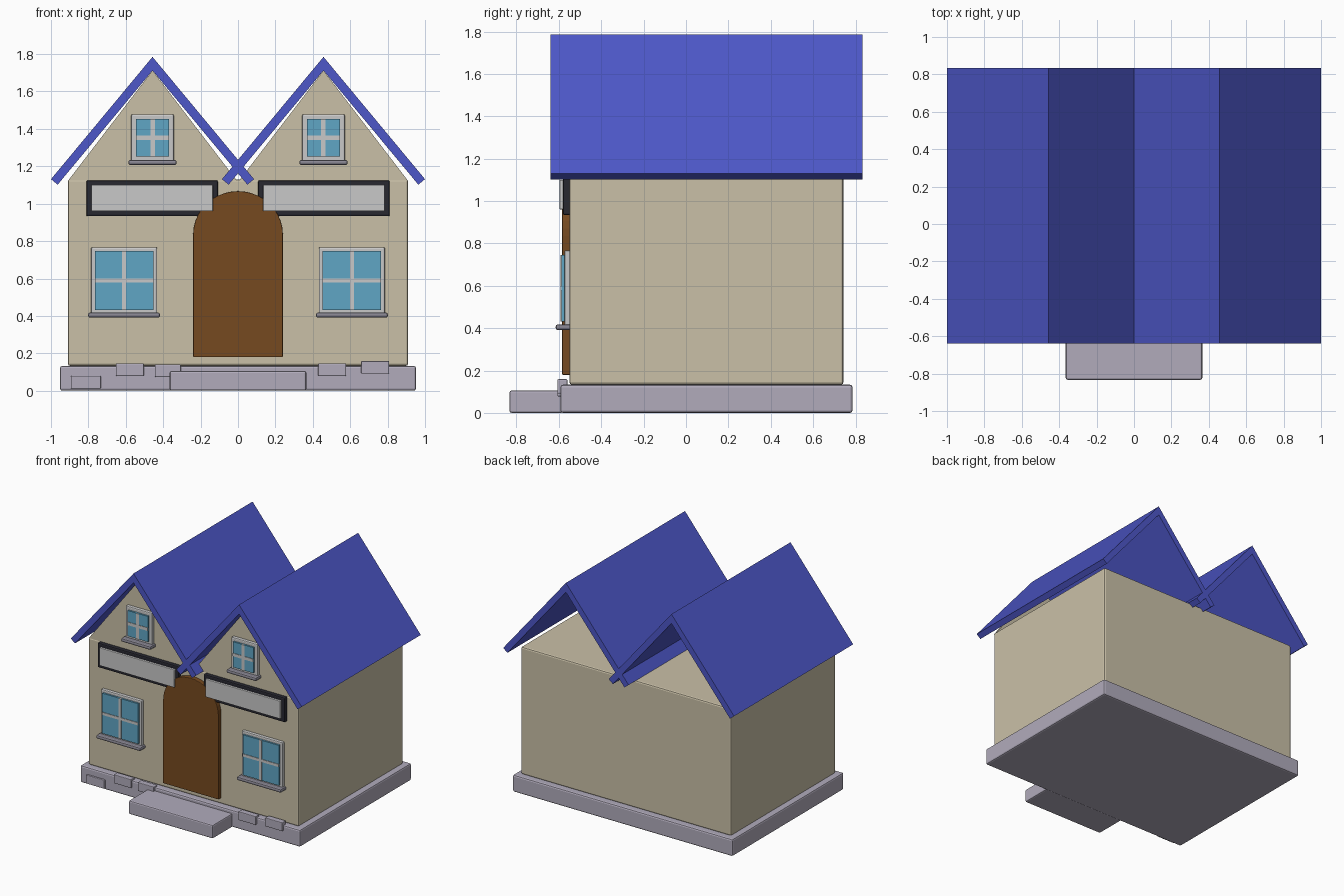
import bpy, bmesh, math

if "Cube" in bpy.data.objects:
    bpy.data.objects.remove(bpy.data.objects["Cube"])


def mat(name, rgb):
    m = bpy.data.materials.new(name)
    m.diffuse_color = (*rgb, 1)
    m.use_nodes = True
    m.node_tree.nodes["Principled BSDF"].inputs["Base Color"].default_value = m.diffuse_color
    return m


WALL = mat("cream wall", (0.59, 0.53, 0.39))
ROOF = mat("blue roof", (0.075, 0.095, 0.58))
STONE = mat("lilac stone", (0.44, 0.41, 0.50))
WOOD = mat("brown wood", (0.18, 0.067, 0.014))
GLASS = mat("blue glass", (0.115, 0.38, 0.56))
TRIM = mat("pale trim", (0.58, 0.58, 0.58))
DARK = mat("dark frame", (0.021, 0.021, 0.03))
SILL = mat("grey sill", (0.25, 0.24, 0.29))


def finish(bm, name, material, bevel=0.0):
    bmesh.ops.recalc_face_normals(bm, faces=bm.faces[:])
    me = bpy.data.meshes.new(name)
    bm.to_mesh(me)
    bm.free()
    me.materials.append(material)
    ob = bpy.data.objects.new(name, me)
    bpy.context.collection.objects.link(ob)
    if bevel:
        b = ob.modifiers.new("soft edges", 'BEVEL')
        b.width, b.segments = bevel, 2
        b.limit_method = 'ANGLE'
        b.angle_limit = math.radians(40)
    return ob


def prism(name, pts, y0, y1, material, bevel=0.0):
    """Extrude an x-z outline from y0 to y1."""
    bm = bmesh.new()
    f = bm.faces.new([bm.verts.new((x, y0, z)) for x, z in pts])
    r = bmesh.ops.extrude_face_region(bm, geom=[f])
    for v in r["geom"]:
        if isinstance(v, bmesh.types.BMVert):
            v.co.y = y1
    return finish(bm, name, material, bevel)


def box(name, x0, x1, y0, y1, z0, z1, material, bevel=0.0):
    return prism(name, [(x0, z0), (x1, z0), (x1, z1), (x0, z1)], y0, y1, material, bevel)


FRONT = -0.55

# stone base, doorstep and loose bricks
box("base", -0.952, 0.952, -0.593, 0.786, 0, 0.133, STONE, 0.012)
box("doorstep", -0.365, 0.365, -0.833, -0.58, 0, 0.106, STONE, 0.01)
for i, (x, z, w) in enumerate([(-0.813, 0.045, 0.16), (-0.578, 0.112, 0.15), (-0.375, 0.107, 0.14),
                               (0.503, 0.112, 0.15), (0.733, 0.125, 0.15)]):
    box(f"brick_{i + 1}", x - w / 2, x + w / 2, -0.607, -0.56, z - 0.034, z + 0.034, STONE, 0.005)

# main walls
box("walls", -0.91, 0.91, FRONT, 0.743, 0.133, 1.13, WALL, 0.012)

# arched door
arch = [(0.24 * math.cos(math.pi * i / 20), 0.835 + 0.232 * math.sin(math.pi * i / 20)) for i in range(21)]
prism("door", arch + [(-0.24, 0.18), (0.24, 0.18)], -0.585, -0.54, WOOD, 0.004)


def window(name, cx, x_half, z0, z1, border, bar):
    """Frame, pane, cross bars and sill."""
    cz = (z0 + z1) / 2
    box(name + "_frame", cx - x_half, cx + x_half, -0.574, -0.54, z0, z1, TRIM, 0.008)
    g = x_half - border
    box(name + "_glass", cx - g, cx + g, -0.588, -0.56, z0 + border, z1 - border, GLASS)
    box(name + "_upright_bar", cx - bar / 2, cx + bar / 2, -0.592, -0.56, z0 + border, z1 - border, TRIM)
    box(name + "_cross_bar", cx - g, cx + g, -0.592, -0.56, cz - bar / 2, cz + bar / 2, TRIM)
    s = x_half + 0.015
    box(name + "_sill", cx - s, cx + s, -0.615, -0.54, z0 - 0.019, z0 + 0.008, SILL, 0.01)


for side, s in (("left", -1), ("right", 1)):
    c = 0.457 * s
    # gable wall, open behind
    prism(f"{side}_gable", [(c - 0.45, 1.125), (c + 0.45, 1.125), (c, 1.712)], FRONT, FRONT + 0.02, WALL)
    # roof chevron
    prism(f"{side}_roof", [(c, 1.785), (c + 0.543, 1.131), (c + 0.507, 1.102), (c, 1.712),
                           (c - 0.507, 1.102), (c - 0.543, 1.131)], -0.64, 0.833, ROOF)
    # windows
    window(f"{side}_lower_window", 0.609 * s, 0.177, 0.41, 0.767, 0.021, 0.021)
    window(f"{side}_upper_window", c, 0.114, 1.226, 1.478, 0.026, 0.024)
    # blank sign board
    m = 0.459 * s
    box(f"{side}_sign_frame", m - 0.352, m + 0.352, -0.58, -0.54, 0.933, 1.125, DARK, 0.008)
    box(f"{side}_sign_panel", m - 0.325, m + 0.325, -0.597, -0.56, 0.96, 1.10, TRIM, 0.004)
